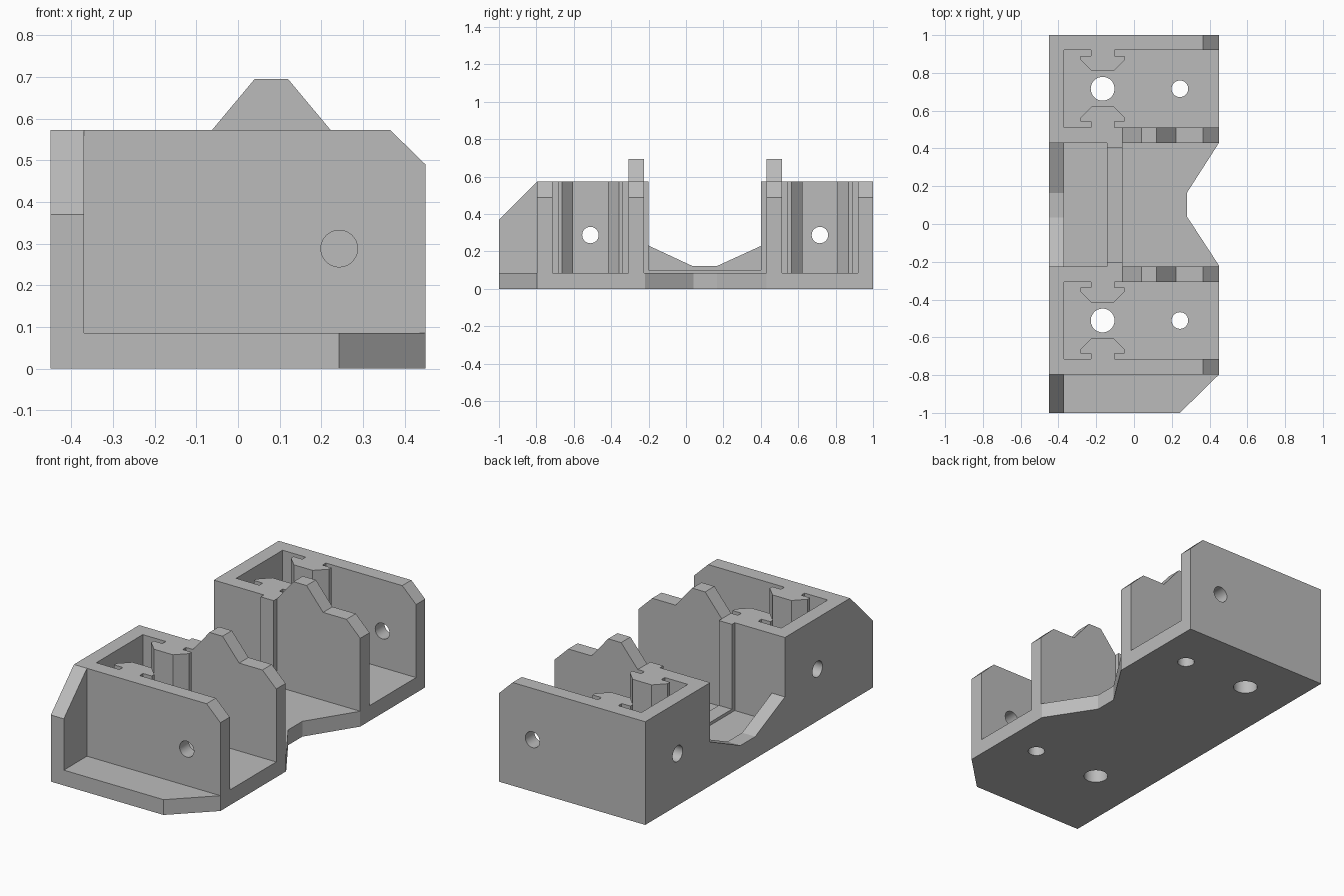
import bpy
import bmesh
import math
from mathutils import Matrix, Vector

cube = bpy.data.objects.get("Cube")
if cube:
    bpy.data.objects.remove(cube, do_unlink=True)

grey = bpy.data.materials.new("plain grey")
grey.use_nodes = True
colour = (0.5, 0.5, 0.5, 1)
grey.diffuse_color = colour
grey.node_tree.nodes["Principled BSDF"].inputs["Base Color"].default_value = colour

HALF = 0.45
INNER = -0.37
FLOOR = 0.085
TOP = 0.573
AXES = {"x": (1, 2, 0), "y": (0, 2, 1), "z": (0, 1, 2)}


def add_object(name, bm):
    bmesh.ops.recalc_face_normals(bm, faces=bm.faces)
    mesh = bpy.data.meshes.new(name)
    bm.to_mesh(mesh)
    bm.free()
    mesh.materials.append(grey)
    obj = bpy.data.objects.new(name, mesh)
    bpy.context.collection.objects.link(obj)
    return obj


def prism(name, outline, axis, start, end):
    """Extrude a flat outline along the named axis."""
    a, b, c = AXES[axis]
    bm = bmesh.new()
    verts = []
    for u, v in outline:
        co = Vector()
        co[a], co[b], co[c] = u, v, start
        verts.append(bm.verts.new(co))
    face = bm.faces.new(verts)
    new = bmesh.ops.extrude_face_region(bm, geom=[face])["geom"]
    shift = Vector()
    shift[c] = end - start
    moved = [g for g in new if isinstance(g, bmesh.types.BMVert)]
    bmesh.ops.translate(bm, verts=moved, vec=shift)
    return add_object(name, bm)


def drill(name, centre, radius, axis, depth=0.2):
    bm = bmesh.new()
    turn = {"x": Matrix.Rotation(math.pi / 2, 4, "Y"),
            "y": Matrix.Rotation(math.pi / 2, 4, "X"),
            "z": Matrix.Identity(4)}[axis]
    bmesh.ops.create_cone(bm, cap_ends=True, segments=40, radius1=radius,
                          radius2=radius, depth=depth,
                          matrix=Matrix.Translation(centre) @ turn)
    return add_object(name, bm)


def combine(target, other, operation):
    mod = target.modifiers.new("join", "BOOLEAN")
    mod.operation = operation
    mod.solver = "EXACT"
    mod.object = other
    bpy.context.view_layer.objects.active = target
    bpy.ops.object.modifier_apply(modifier=mod.name)
    bpy.data.objects.remove(other, do_unlink=True)


# Base plate with a cut corner and a notched front edge
body = prism("bracket_body", [
    (-HALF, -1), (0.243, -1), (HALF, -0.797), (HALF, -0.22), (0.28, 0.04),
    (0.28, 0.165), (HALF, 0.43), (HALF, 1), (-HALF, 1)], "z", 0, FLOOR)

# Long wall with a sloped end and a central dip
parts = [prism("long_wall", [
    (-1, 0), (1, 0), (1, TOP), (0.43, TOP), (0.43, 0.243), (0.165, 0.122),
    (0.035, 0.122), (-0.225, 0.243), (-0.225, TOP), (-0.797, TOP), (-1, 0.37)],
    "x", -HALF, INNER)]

# Cross walls: plain outer pair, peaked inner pair
low = [(-HALF, 0), (HALF, 0), (HALF, 0.49), (0.365, TOP)]
peak = [(0.222, TOP), (0.12, 0.695), (0.04, 0.695), (-0.062, TOP)]
end = [(-HALF, TOP)]
for name, y0, y1, extra in (
        ("front_outer_wall", -0.797, -0.715, []),
        ("front_inner_wall", -0.307, -0.225, peak),
        ("back_inner_wall", 0.43, 0.512, peak),
        ("back_outer_wall", 0.92, 1, [])):
    parts.append(prism(name, low + extra + end, "y", y0, y1))

# Shallow U-shaped rib lining the middle bay
parts.append(prism("middle_rib", [
    (-0.26, 0.02), (0.46, 0.02), (0.46, TOP), (0.402, TOP), (0.402, 0.102),
    (-0.2, 0.102), (-0.2, TOP), (-0.26, TOP)], "x", -0.142, -0.062))

# Flared rails facing each other inside both bays
half_rail = [(0.062, -0.03), (0.062, 0.03), (0.116, 0.03), (0.116, 0.052),
             (0.058, 0.11)]
rail = half_rail + [(-u, v) for u, v in reversed(half_rail)]
for name, y, side in (("rail_a", -0.715, 1), ("rail_b", -0.307, -1),
                      ("rail_c", 0.512, 1), ("rail_d", 0.92, -1)):
    outline = [(-0.166 + u, y + side * v) for u, v in rail]
    parts.append(prism(name, outline, "z", 0.04, TOP))

for part in parts:
    combine(body, part, "UNION")

# Screw holes through the floor, long wall and outer walls
holes = []
for y in (-0.511, 0.716):
    holes.append(drill("large_floor_hole", (-0.166, y, 0), 0.063, "z"))
    holes.append(drill("small_floor_hole", (0.243, y, 0), 0.044, "z"))
    holes.append(drill("long_wall_hole", (-0.41, y, 0.288), 0.044, "x"))
for y in (-0.756, 0.96):
    holes.append(drill("outer_wall_hole", (0.243, y, 0.288), 0.044, "y", 0.15))
for hole in holes:
    combine(body, hole, "DIFFERENCE")

# Smooth hole walls, sharp edges elsewhere
bpy.ops.object.select_all(action="DESELECT")
body.select_set(True)
bpy.context.view_layer.objects.active = body
bpy.ops.object.shade_smooth_by_angle(angle=math.radians(20))
